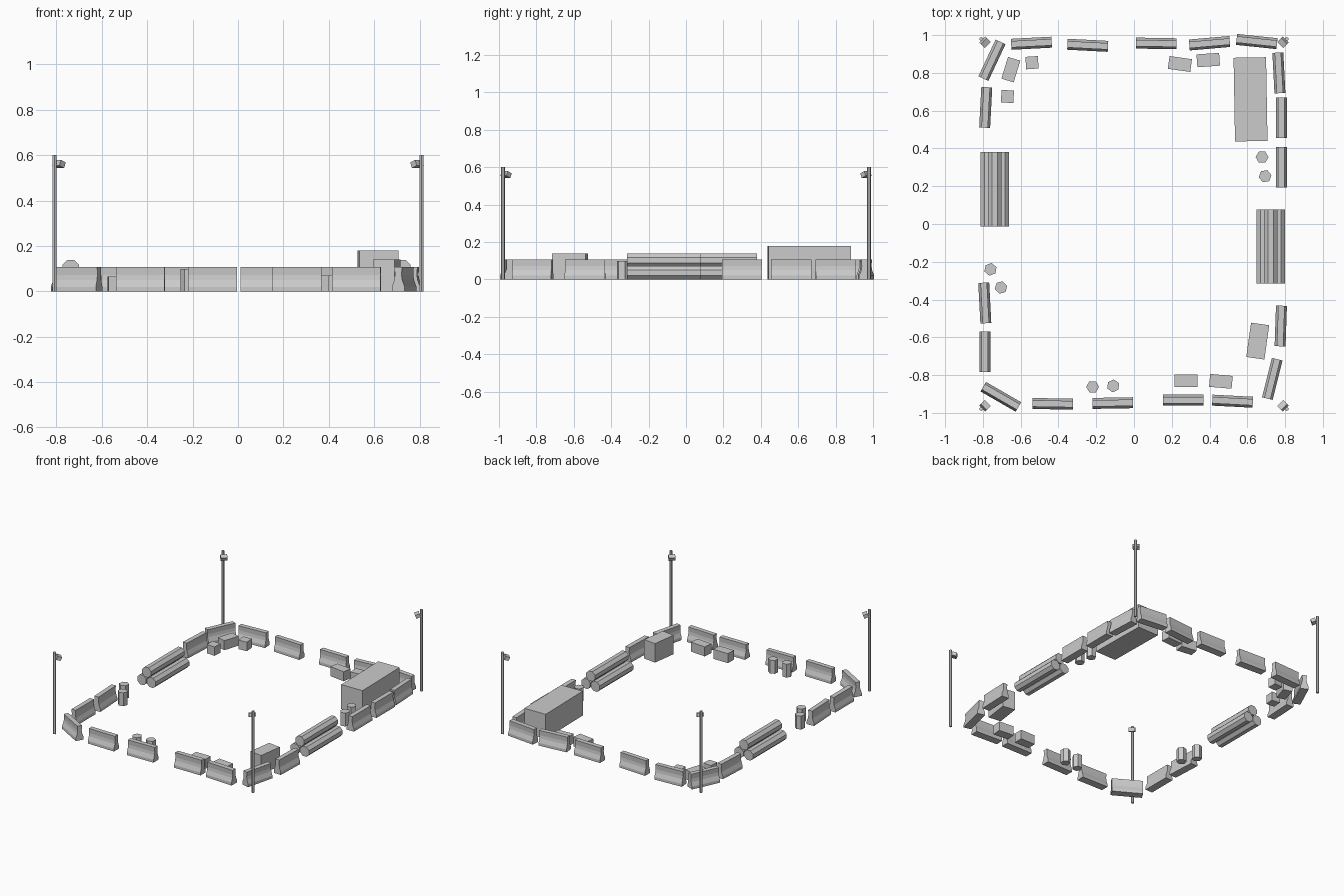
import bpy, bmesh, math
from mathutils import Matrix, Vector

if "Cube" in bpy.data.objects:
    bpy.data.objects.remove(bpy.data.objects["Cube"])


def finish(name, bm, loc=(0, 0, 0), ang=0, tilt=0):
    bmesh.ops.recalc_face_normals(bm, faces=bm.faces)
    me = bpy.data.meshes.new(name)
    bm.to_mesh(me)
    bm.free()
    ob = bpy.data.objects.new(name, me)
    ob.matrix_world = (Matrix.Translation(loc) @ Matrix.Rotation(math.radians(ang), 4, 'Z')
                       @ Matrix.Rotation(math.radians(tilt), 4, 'Y'))
    bpy.context.collection.objects.link(ob)
    return ob


def box(name, x, y, size, ang=0, z=None, tilt=0):
    bm = bmesh.new()
    bmesh.ops.create_cube(bm, size=1)
    bmesh.ops.scale(bm, vec=Vector(size), verts=bm.verts)
    return finish(name, bm, (x, y, size[2] / 2 if z is None else z), ang, tilt)


def prism(name, loc, r, length, sides, ang=0, tilt=0, spin=0):
    bm = bmesh.new()
    bmesh.ops.create_cone(bm, cap_ends=True, segments=sides, radius1=r, radius2=r, depth=length,
                          matrix=Matrix.Rotation(math.radians(spin), 4, 'Z'))
    return finish(name, bm, loc, ang, tilt)


# Road barriers: waisted profile extruded along local x
HALF = [(0.029, 0), (0.029, 0.02), (0.018, 0.05), (0.015, 0.072), (0.017, 0.107)]
PROFILE = HALF + [(-w, z) for w, z in reversed(HALF)]


def barrier(x, y, ang, length=0.215):
    bm = bmesh.new()
    face = bm.faces.new([bm.verts.new((-length / 2, w, z)) for w, z in PROFILE])
    ext = bmesh.ops.extrude_face_region(bm, geom=[face], use_keep_orig=True)
    bmesh.ops.translate(bm, vec=(length, 0, 0),
                        verts=[v for v in ext['geom'] if isinstance(v, bmesh.types.BMVert)])
    finish("barrier", bm, (x, y, 0), ang)


for b in [(-0.543, 0.957, 3), (-0.245, 0.946, -3), (0.118, 0.956, -1), (0.40, 0.957, 5),
          (0.65, 0.966, -6), (-0.752, 0.867, 65), (-0.785, 0.617, 87), (-0.79, -0.418, 93),
          (-0.79, -0.677, 90), (-0.705, -0.915, -30), (-0.43, -0.952, -1), (-0.113, -0.948, 1),
          (0.26, -0.932, 0), (0.522, -0.938, -3), (0.732, -0.82, 76), (0.777, -0.54, 88),
          (0.78, 0.30, 90), (0.78, 0.563, 90), (0.767, 0.80, 93)]:
    barrier(*b)

# Pipe stacks: two below, one on top
R = 0.039
AP = R * math.cos(math.pi / 8)
for cx, cy in [(-0.737, 0.184), (0.724, -0.119)]:
    for dx, z in [(-R, AP), (R, AP), (0, AP + 0.066)]:
        prism("pipe", (cx + dx, cy, z), R, 0.392, 8, ang=90, tilt=90, spin=22.5)

# Drums
for x, y, spin in [(0.678, 0.354, 0), (0.694, 0.253, 10), (-0.76, -0.24, 20),
                   (-0.704, -0.336, 15), (-0.219, -0.862, 0), (-0.11, -0.857, 25)]:
    prism("drum", (x, y, 0.049), 0.034, 0.098, 6, spin=spin + 30)

# Container, large block and crates
box("container", 0.617, 0.66, (0.172, 0.443, 0.18), 1)
box("generator_block", 0.655, -0.62, (0.097, 0.183, 0.14), -8)
for x, y, ang in [(-0.652, 0.817, 73), (0.243, 0.847, -8), (0.393, 0.868, 4),
                  (0.275, -0.83, 0), (0.46, -0.833, -5)]:
    box("long_crate", x, y, (0.12, 0.068, 0.07), ang)
for x, y, ang in [(-0.54, 0.854, 4), (-0.67, 0.675, -4)]:
    box("small_crate", x, y, (0.066, 0.066, 0.066), ang)

# Corner light poles with heads aimed inward and down
for sx in (-1, 1):
    for sy in (-1, 1):
        prism("light_pole", (sx * 0.809, sy * 0.979, 0.3), 0.0105, 0.6, 6)
        aim = math.degrees(math.atan2(-sy, -sx))
        box("light_head", sx * 0.789, sy * 0.962, (0.032, 0.045, 0.027), aim, 0.561, 22)
